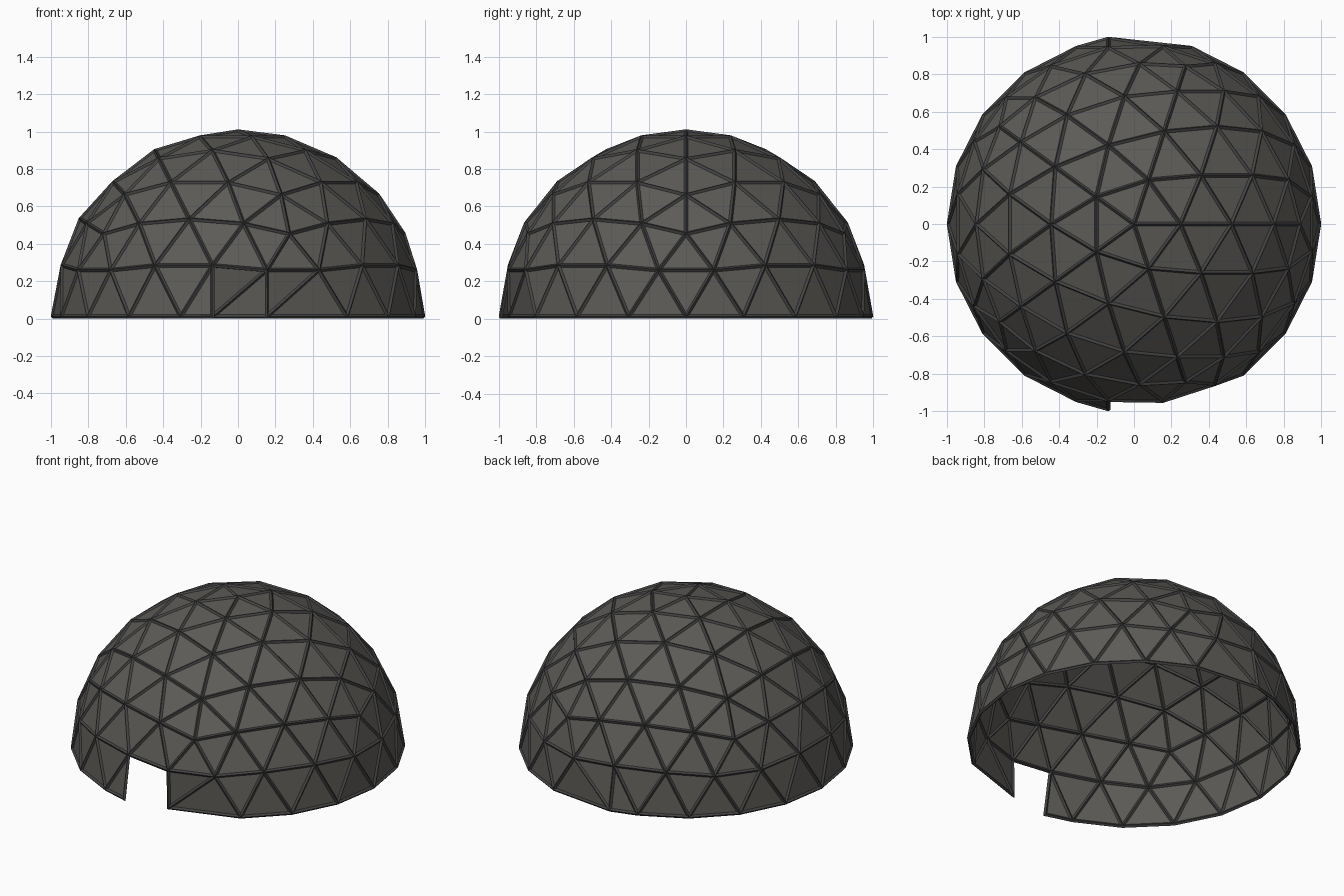
import bpy, bmesh
from math import cos, sin, radians, sqrt
from mathutils import Vector

if "Cube" in bpy.data.objects:
    bpy.data.objects.remove(bpy.data.objects["Cube"])

R, T, FREQ = 0.99, 0.022, 4      # dome radius, strut thickness, geodesic frequency


def material(name, c):
    m = bpy.data.materials.new(name)
    m.diffuse_color = (c[0], c[1], c[2], 1)
    m.use_nodes = True
    m.node_tree.nodes["Principled BSDF"].inputs["Base Color"].default_value = m.diffuse_color
    return m


def ring(z, start):
    r = sqrt(1 - z * z)
    return [Vector((r * cos(radians(start + 72 * k)), r * sin(radians(start + 72 * k)), z))
            for k in range(5)]


# Upper and middle triangles of an icosahedron standing on a vertex
h = 1 / sqrt(5)
top, up, low = Vector((0, 0, 1)), ring(h, 0), ring(-h, 36)
tris = []
for k in range(5):
    n = (k + 1) % 5
    tris += [(top, up[k], up[n]), (up[k], low[k], up[n]), (low[k], low[n], up[n])]

# Split each triangle evenly, push points to the sphere, keep the upper half
bm = bmesh.new()
for a, b, c in tris:
    def p(i, j):
        return (a + (b - a) * i / FREQ + (c - a) * j / FREQ).normalized() * R
    for i in range(FREQ):
        for j in range(FREQ - i):
            cells = [(p(i, j), p(i + 1, j), p(i, j + 1))]
            if i + j < FREQ - 1:
                cells.append((p(i + 1, j), p(i + 1, j + 1), p(i, j + 1)))
            for cell in cells:
                if sum(v.z for v in cell) > 0.01:
                    bm.faces.new([bm.verts.new(v) for v in cell])
bmesh.ops.remove_doubles(bm, verts=bm.verts[:], dist=0.001)
bmesh.ops.recalc_face_normals(bm, faces=bm.faces[:])


def nearest(x, y, z):
    return min(bm.verts, key=lambda v: (v.co - Vector((x, y, z))).length)


# Doorway: slide the base points under the lintel, then open the two panels
lintel_l, lintel_r = nearest(-0.14, -0.94, 0.28), nearest(0.17, -0.94, 0.28)
foot_l, foot_r = nearest(0, -R, 0), nearest(0.31, -0.94, 0)
back = nearest(0, R, 0)
foot_l.co.x = back.co.x = lintel_l.co.x
foot_r.co.x = lintel_r.co.x
door = {lintel_l, lintel_r, foot_l, foot_r}
bmesh.ops.delete(bm, geom=[f for f in bm.faces if set(f.verts) <= door], context='FACES')
bmesh.ops.translate(bm, verts=bm.verts[:], vec=(0, 0, T / 2))


def dome(name, mat):
    me = bpy.data.meshes.new(name)
    bm.to_mesh(me)
    me.materials.append(mat)
    ob = bpy.data.objects.new(name, me)
    bpy.context.collection.objects.link(ob)
    return ob


# Flat panels and the strut frame around them
dome("dome_panels", material("panel_grey", (0.11, 0.105, 0.095)))
frame = dome("dome_struts", material("strut_grey", (0.055, 0.055, 0.055)))
w = frame.modifiers.new("struts", 'WIREFRAME')
w.thickness = T
w.offset = 0
w.use_boundary = True
w.use_replace = True
w.use_even_offset = True
bm.free()
